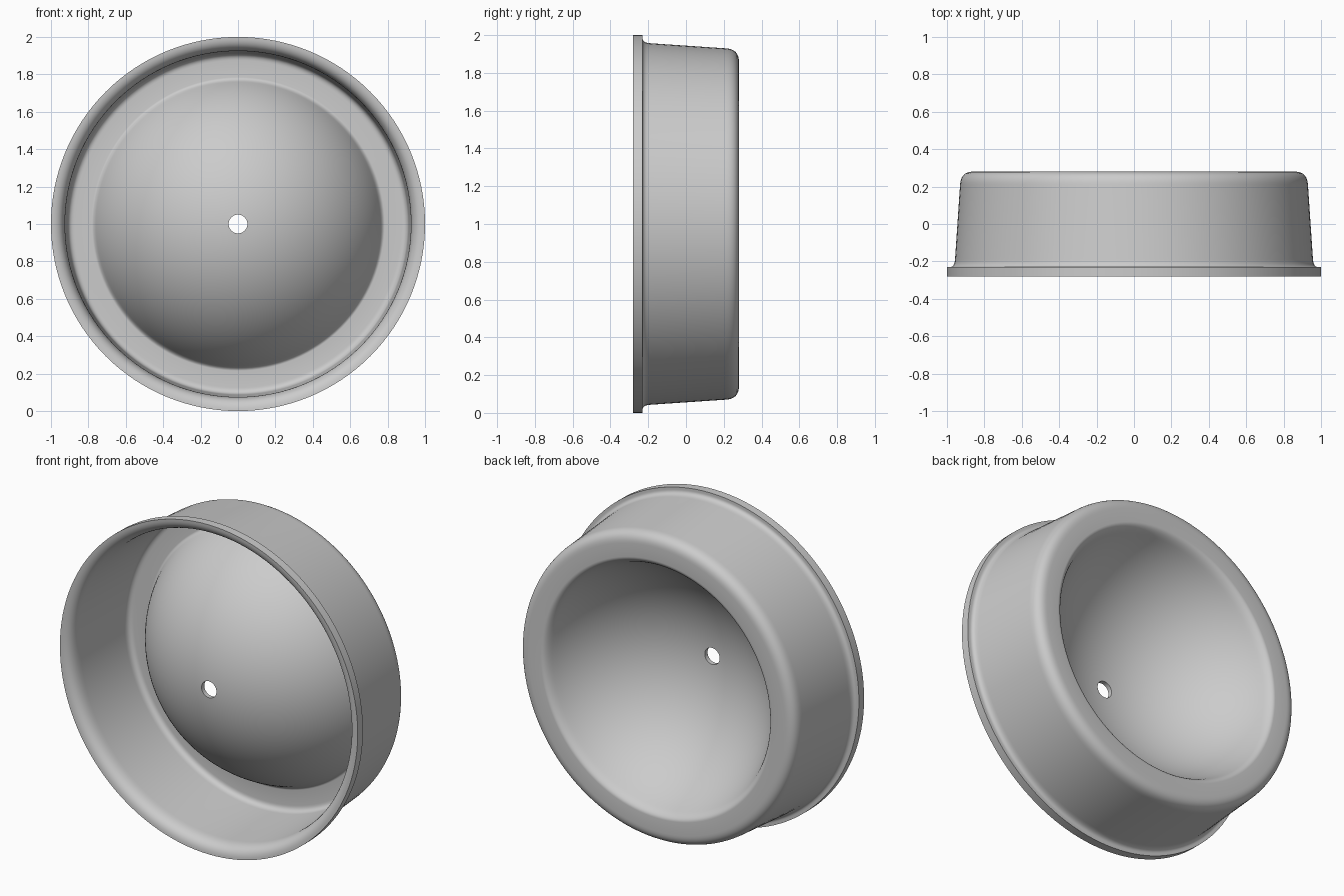
import bpy, bmesh
from math import sin, cos, asin, radians, tau
from mathutils import Vector

if "Cube" in bpy.data.objects:
    bpy.data.objects.remove(bpy.data.objects["Cube"], do_unlink=True)

SEGMENTS = 128
HOLE = 0.05          # centre hole radius
DOME_Y = 0.544       # centre of the dome's sphere along the axis


def bend(start, corner, end, steps=8):
    """Rounded corner of the (radius, y) profile."""
    a, b, c = Vector(start), Vector(corner), Vector(end)
    return [a.lerp(b, i / steps).lerp(b.lerp(c, i / steps), i / steps)
            for i in range(steps + 1)]


def dome(radius, steps=32):
    """Arc of the dome from the hole out to near its rim."""
    first, last = asin(HOLE / radius), radians(67)
    angles = [first + (last - first) * i / steps for i in range(steps + 1)]
    return [Vector((radius * sin(t), DOME_Y - radius * cos(t))) for t in angles]


# Front surface: dome, flat floor, inner wall, flared mouth
front_dome = dome(0.824)
profile = front_dome[:-1]
profile += bend(front_dome[-1], (0.77, 0.25), (0.785, 0.25))
profile += bend((0.875, 0.25), (0.91, 0.25), (0.912, 0.21))
profile += bend((0.925, -0.19), (0.928, -0.28), (1.0, -0.28), 10)

# Outer surface: lip, drafted wall, rounded back edge, bowl
profile += [Vector((1.0, -0.23))]
profile += bend((0.985, -0.23), (0.96, -0.23), (0.957, -0.19))
profile += bend((0.93, 0.21), (0.926, 0.28), (0.86, 0.28), 10)
back_dome = dome(0.797)
profile += bend((0.78, 0.28), (0.754, 0.28), back_dome[-1])
profile += back_dome[-2::-1]

# Revolve the closed profile around the horizontal axis
bm = bmesh.new()
verts = [bm.verts.new((p.x, p.y, 1.0)) for p in profile]
edges = [bm.edges.new((v, verts[i - 1])) for i, v in enumerate(verts)]
bmesh.ops.spin(bm, geom=verts + edges, cent=(0, 0, 1), axis=(0, 1, 0),
               angle=tau, steps=SEGMENTS, use_merge=True)
bmesh.ops.remove_doubles(bm, verts=bm.verts[:], dist=1e-5)
bmesh.ops.recalc_face_normals(bm, faces=bm.faces[:])

mesh = bpy.data.meshes.new("domed_cap")
bm.to_mesh(mesh)
bm.free()
cap = bpy.data.objects.new("domed_cap", mesh)
bpy.context.collection.objects.link(cap)

# Plain grey
grey = bpy.data.materials.new("plain_grey")
grey.use_nodes = True
colour = (0.6, 0.6, 0.6, 1.0)
grey.diffuse_color = colour
grey.node_tree.nodes["Principled BSDF"].inputs["Base Color"].default_value = colour
mesh.materials.append(grey)

bpy.ops.object.select_all(action='DESELECT')
cap.select_set(True)
bpy.context.view_layer.objects.active = cap
bpy.ops.object.shade_smooth_by_angle(angle=radians(30))
